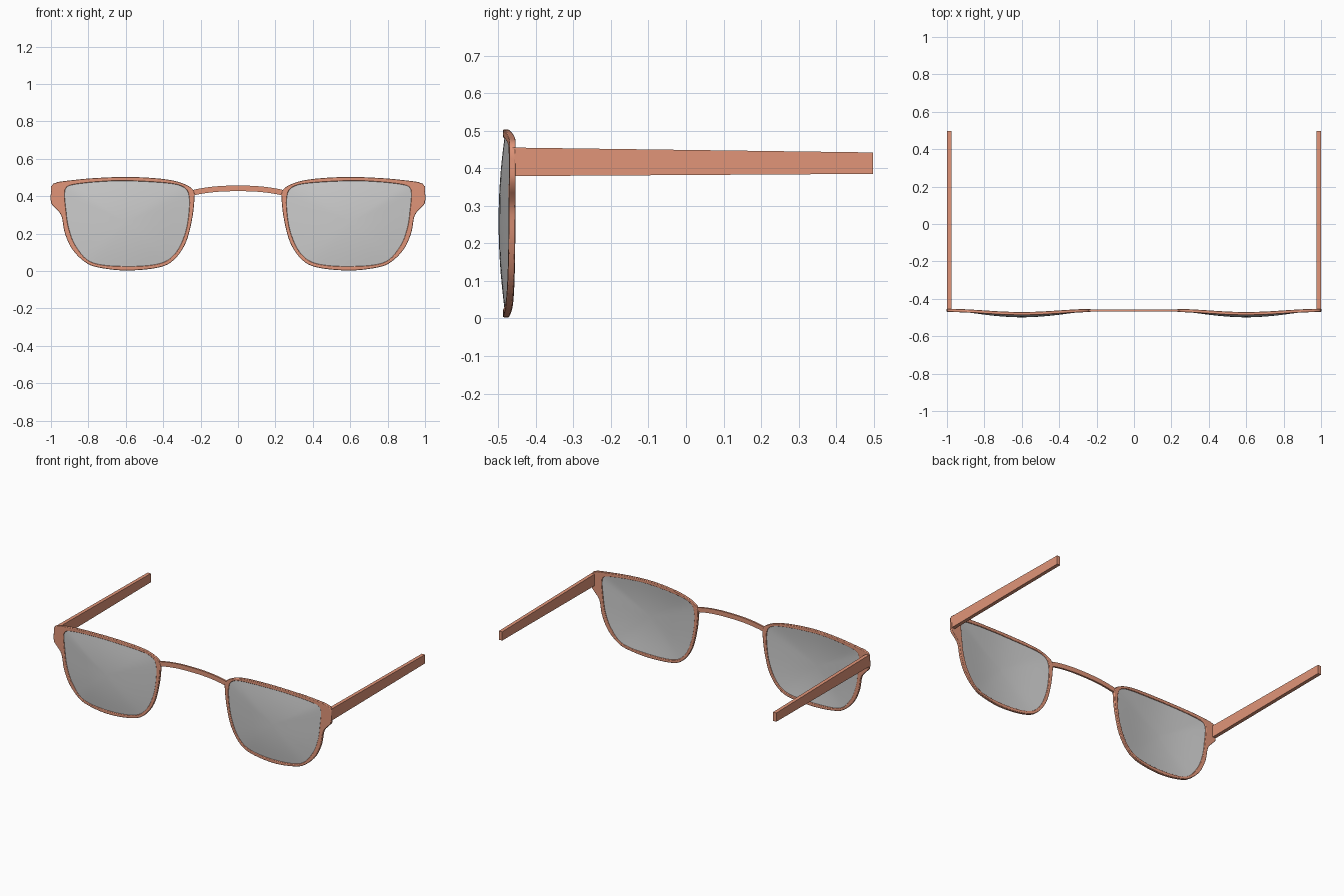
import bpy, bmesh, math
from mathutils import Vector

if "Cube" in bpy.data.objects:
    bpy.data.objects.remove(bpy.data.objects["Cube"])

CX, CZ, N = 0.6, 0.26, 128

frame_mat = bpy.data.materials.new("frame_copper")
frame_mat.diffuse_color = (0.75, 0.30, 0.19, 1)
frame_mat.use_nodes = True
frame_mat.node_tree.nodes["Principled BSDF"].inputs["Base Color"].default_value = frame_mat.diffuse_color

# Rim outlines in the front view (x, z), right-hand side
OUTER = [(.232, .40), (.238, .43), (.26, .452), (.33, .48), (.44, .496), (.6, .503), (.78, .496),
         (.92, .482), (.975, .473), (.998, .457), (1.0, .43), (1.0, .365), (.975, .335), (.952, .31),
         (.94, .28), (.925, .20), (.885, .115), (.82, .05), (.75, .02), (.6, .003),
         (.43, .018), (.345, .058), (.28, .15), (.245, .28)]
INNER = [(.262, .40), (.29, .448), (.38, .470), (.6, .482), (.76, .476), (.88, .462), (.918, .447),
         (.927, .41), (.92, .33), (.905, .23), (.865, .13), (.78, .046), (.6, .025), (.42, .040),
         (.335, .095), (.285, .195), (.264, .30)]


def spline(pts, steps=24):
    """Dense closed Catmull-Rom curve."""
    out, n = [], len(pts)
    for i in range(n):
        a, b, c, d = (Vector(pts[(i + k) % n]) for k in (-1, 0, 1, 2))
        for s in range(steps):
            t = s / steps
            out.append(.5 * (2 * b + (c - a) * t + (2 * a - 5 * b + 4 * c - d) * t ** 2
                             + (3 * b - a - 3 * c + d) * t ** 3))
    return out


def by_angle(pts):
    """Resample a closed outline at N equal angles around the lens centre."""
    polar = sorted((math.atan2(p.y - CZ, p.x - CX), (p - Vector((CX, CZ))).length) for p in spline(pts))
    lo, hi = polar[-1], polar[0]
    polar = [(lo[0] - math.tau, lo[1])] + polar + [(hi[0] + math.tau, hi[1])]
    out, j = [], 0
    for i in range(N):
        a = -math.pi + math.tau * i / N
        while polar[j + 1][0] < a:
            j += 1
        (a0, r0), (a1, r1) = polar[j], polar[j + 1]
        r = r0 + (r1 - r0) * (a - a0) / max(a1 - a0, 1e-9)
        out.append((CX + r * math.cos(a), CZ + r * math.sin(a)))
    return out


def face_y(x):
    """Mid-plane of the gently bowed front."""
    u = (x - CX) / .4
    return -.462 - (.017 * math.cos(u * math.pi / 2) ** 2 if abs(u) < 1 else 0)


def finish(name, bm, mat=None, mirror=True, bevel=0, smooth=True):
    bmesh.ops.recalc_face_normals(bm, faces=bm.faces)
    me = bpy.data.meshes.new(name)
    bm.to_mesh(me)
    bm.free()
    ob = bpy.data.objects.new(name, me)
    bpy.context.collection.objects.link(ob)
    if mat:
        me.materials.append(mat)
    if bevel:
        m = ob.modifiers.new("bevel", 'BEVEL')
        m.width, m.segments, m.limit_method, m.angle_limit = bevel, 2, 'ANGLE', math.radians(50)
    if mirror:
        ob.modifiers.new("mirror", 'MIRROR').use_mirror_merge = False
    if smooth:
        bpy.ops.object.select_all(action='DESELECT')
        ob.select_set(True)
        bpy.context.view_layer.objects.active = ob
        bpy.ops.object.shade_smooth_by_angle(angle=math.radians(40))
    return ob


def loft(bm, rings, close=False):
    """Skin a list of equal-sized closed rings of coordinates."""
    vs = [[bm.verts.new(p) for p in r] for r in rings]
    n = len(vs[0])
    for k in range(len(vs) if close else len(vs) - 1):
        a, b = vs[k], vs[(k + 1) % len(vs)]
        for i in range(n):
            bm.faces.new((a[i], a[(i + 1) % n], b[(i + 1) % n], b[i]))
    return vs


outer, inner = by_angle(OUTER), by_angle(INNER)

# Rims with the hinge lugs
T = .0085
bm = bmesh.new()
loft(bm, [[(x, face_y(x) + o, z) for x, z in ring]
          for ring, o in ((outer, -T), (inner, -T), (inner, T), (outer, T))], close=True)
finish("rims", bm, frame_mat, bevel=.003)

# Domed lenses
def lens_ring(s, off):
    pts = []
    for x, z in inner:
        px, pz = CX + (x - CX) * s, CZ + (z - CZ) * s
        pts.append((px, face_y(px) - .016 * (1 - min(s, 1) ** 2) + off, pz))
    return pts

bm = bmesh.new()
scales = [.02, .15, .3, .45, .6, .75, .88, 1.01]
vs = loft(bm, [lens_ring(s, -.004) for s in scales] + [lens_ring(s, .003) for s in reversed(scales)])
bm.faces.new(vs[0])
bm.faces.new(vs[-1])
finish("lenses", bm)

# Arched nose bridge
bm = bmesh.new()
rings = []
for i in range(25):
    x = -.243 + .486 * i / 24
    z = .442 - .024 * (abs(x) / .243) ** 2.4
    rings.append([(x, -.462 + dy, z + dz)
                  for dy, dz in ((-.006, -.015), (.006, -.015), (.006, .015), (-.006, .015))])
vs = loft(bm, rings)
bm.faces.new(vs[0])
bm.faces.new(vs[-1])
finish("bridge", bm, frame_mat, mirror=False)

# Straight tapering temple arms
bm = bmesh.new()
vs = loft(bm, [[(.977, y, lo), (1, y, lo), (1, y, hi), (.977, y, hi)]
               for y, lo, hi in ((-.462, .379, .455), (.498, .385, .442))])
bm.faces.new(vs[0])
bm.faces.new(vs[-1])
finish("temple_arms", bm, frame_mat, smooth=False)
